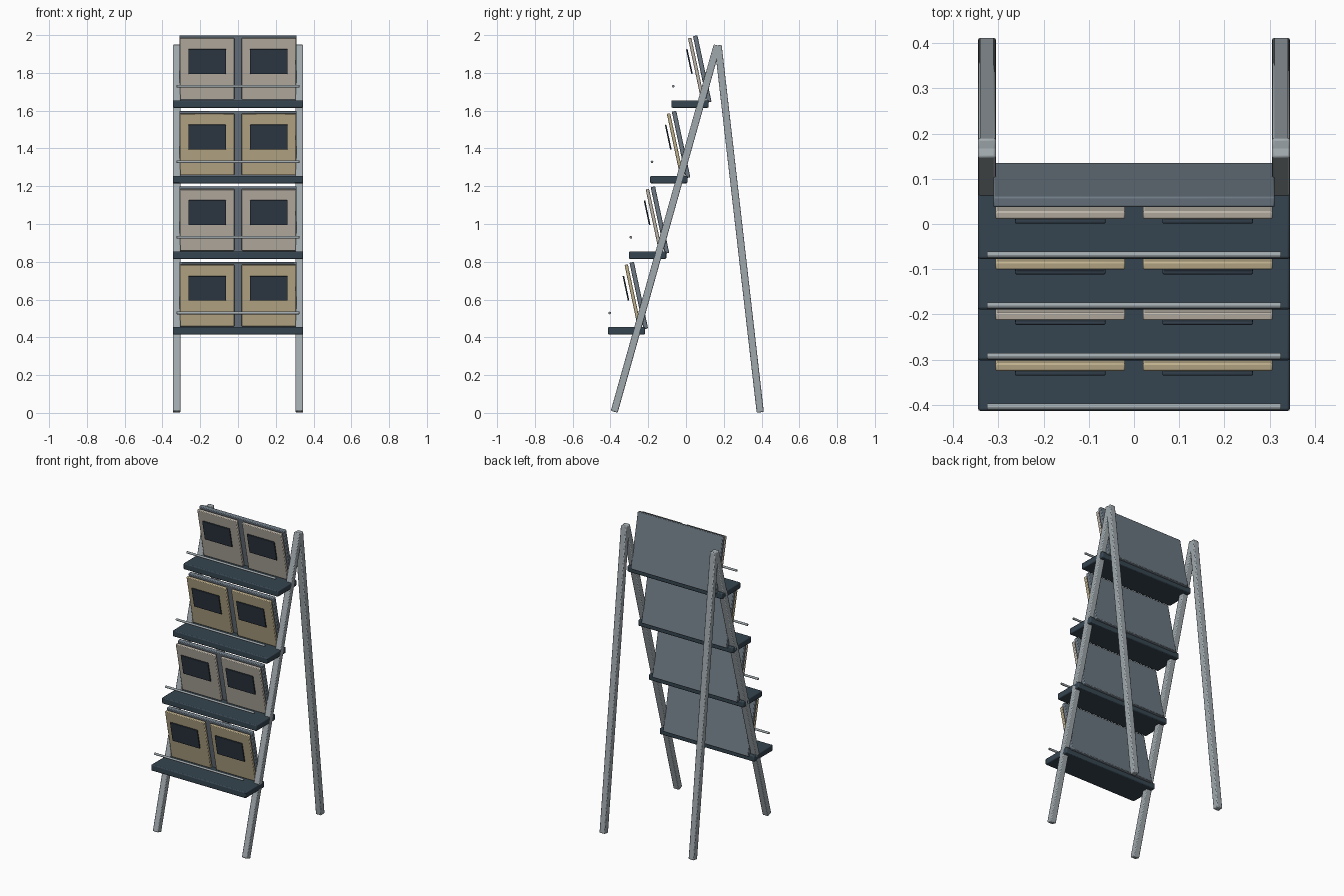
import bpy
import math
from mathutils import Vector

cube = bpy.data.objects.get("Cube")
if cube:
    bpy.data.objects.remove(cube, do_unlink=True)


def material(name, rgb):
    """Flat colour given as sRGB bytes."""
    linear = [((c / 255 + 0.055) / 1.055) ** 2.4 for c in rgb]
    mat = bpy.data.materials.new(name)
    mat.use_nodes = True
    mat.diffuse_color = (*linear, 1)
    bsdf = mat.node_tree.nodes["Principled BSDF"]
    bsdf.inputs["Base Color"].default_value = (*linear, 1)
    bsdf.inputs["Roughness"].default_value = 0.6
    return mat


metal = material("light grey metal", (160, 169, 173))
slate = material("dark slate shelf", (54, 69, 80))
grey = material("mid grey board", (110, 122, 132))
cream = material("warm grey cover", (192, 184, 172))
tan = material("tan cover", (194, 179, 144))
ink = material("dark blue window", (48, 60, 72))


def finish(obj, name, mat, bevel):
    obj.name = name
    obj.data.materials.append(mat)
    if bevel:
        mod = obj.modifiers.new("Soft edges", "BEVEL")
        mod.width = bevel
        mod.segments = 2
    bpy.ops.object.shade_smooth_by_angle(angle=math.radians(30))
    return obj


def box(name, centre, size, mat, tilt=0.0, bevel=0.004):
    """Box tilted about the x axis."""
    bpy.ops.mesh.primitive_cube_add(size=1, location=centre, rotation=(tilt, 0, 0))
    obj = bpy.context.object
    obj.scale = size
    bpy.ops.object.transform_apply(location=False, rotation=False, scale=True)
    return finish(obj, name, mat, bevel)


def leg(name, x, foot, top):
    """Square leg between two (y, z) points."""
    a, b = Vector((x, *foot)), Vector((x, *top))
    d = b - a
    box(name, (a + b) / 2, (0.04, 0.038, d.length), metal,
        tilt=math.atan2(-d.y, d.z), bevel=0.005)


# A-frame legs
for side, x in (("left", 0.325), ("right", -0.325)):
    leg("front_leg_" + side, x, (-0.38, 0.006), (0.165, 1.946))
    leg("back_leg_" + side, x, (0.393, 0.003), (0.17, 1.946))

# Four stepped display tiers
LEAN = math.radians(12)
for tier in range(4):
    y = -0.315 + 0.112 * tier
    z = 0.435 + 0.4 * tier
    n = str(tier + 1)
    cover = cream if tier % 2 else tan
    box("shelf_" + n, (0, y, z), (0.69, 0.197, 0.04), slate, bevel=0.006)
    box("back_board_" + n, (0, y + 0.065, z + 0.186), (0.622, 0.024, 0.36), grey, LEAN)

    # Retaining rail
    bpy.ops.mesh.primitive_cylinder_add(vertices=12, radius=0.007, depth=0.65,
                                        location=(0, y - 0.089, z + 0.094),
                                        rotation=(0, math.pi / 2, 0))
    finish(bpy.context.object, "rail_" + n, metal, 0.002)

    # Pair of leaning booklets with dark cover windows
    for side, x in (("left", 0.163), ("right", -0.163)):
        box("booklet_" + n + "_" + side, (x, y + 0.033, z + 0.187),
            (0.287, 0.018, 0.333), cover, LEAN)
        box("cover_window_" + n + "_" + side, (x, y - 0.003, z + 0.225),
            (0.2, 0.008, 0.134), ink, LEAN, bevel=0.003)
